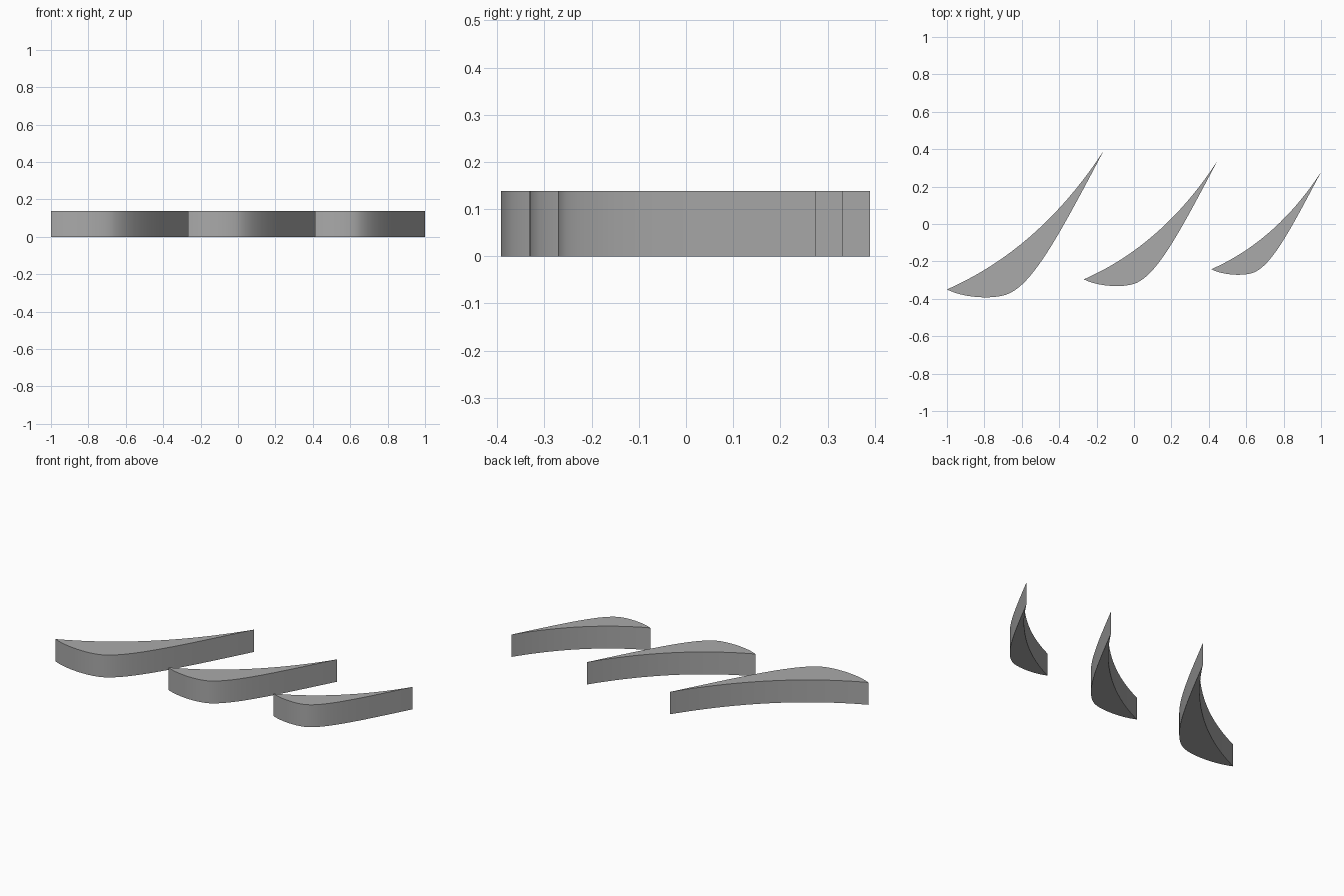
import bpy
import bmesh
import math
from mathutils import Vector
from mathutils.geometry import interpolate_bezier

cube = bpy.data.objects.get("Cube")
if cube:
    bpy.data.objects.remove(cube, do_unlink=True)

HEIGHT = 0.138

grey = bpy.data.materials.new("plain grey")
grey.use_nodes = True
colour = (0.40, 0.40, 0.40, 1)
grey.diffuse_color = colour
grey.node_tree.nodes["Principled BSDF"].inputs["Base Color"].default_value = colour

# Outline of the blade, with the blunt tip at the origin: belly, leading edge, back edge
TIP, SHOULDER, POINT = (0, 0), (0.34, -0.018), (0.837, 0.74)
SEGMENTS = [
    (TIP, (0.10, -0.05), (0.27, -0.055), SHOULDER),
    (SHOULDER, (0.47, 0.05), (0.60, 0.29), POINT),
    (POINT, (0.61, 0.393), (0.333, 0.147), TIP),
]


def outline(steps=20):
    points = []
    for seg in SEGMENTS:
        a, b, c, d = (Vector((x, y, 0)) for x, y in seg)
        points += interpolate_bezier(a, b, c, d, steps)[:-1]
    return points


def blade(name, tip, scale):
    """Extrude the curved outline straight up, scaled in plan only."""
    bm = bmesh.new()
    base = [bm.verts.new((tip[0] + p.x * scale, tip[1] + p.y * scale, 0)) for p in outline()]
    floor = bm.faces.new(base)
    top = bmesh.ops.extrude_face_region(bm, geom=[floor], use_keep_orig=True)
    verts = [v for v in top["geom"] if isinstance(v, bmesh.types.BMVert)]
    bmesh.ops.translate(bm, verts=verts, vec=(0, 0, HEIGHT))
    bmesh.ops.recalc_face_normals(bm, faces=bm.faces)
    mesh = bpy.data.meshes.new(name)
    bm.to_mesh(mesh)
    bm.free()
    mesh.materials.append(grey)
    obj = bpy.data.objects.new(name, mesh)
    bpy.context.collection.objects.link(obj)
    bpy.ops.object.select_all(action="DESELECT")
    obj.select_set(True)
    bpy.context.view_layer.objects.active = obj
    bpy.ops.object.shade_smooth_by_angle(angle=math.radians(30))


# Three blades of falling size
blade("large_blade", (-1.0, -0.35), 1.0)
blade("medium_blade", (-0.268, -0.296), 0.85)
blade("small_blade", (0.413, -0.242), 0.70)
